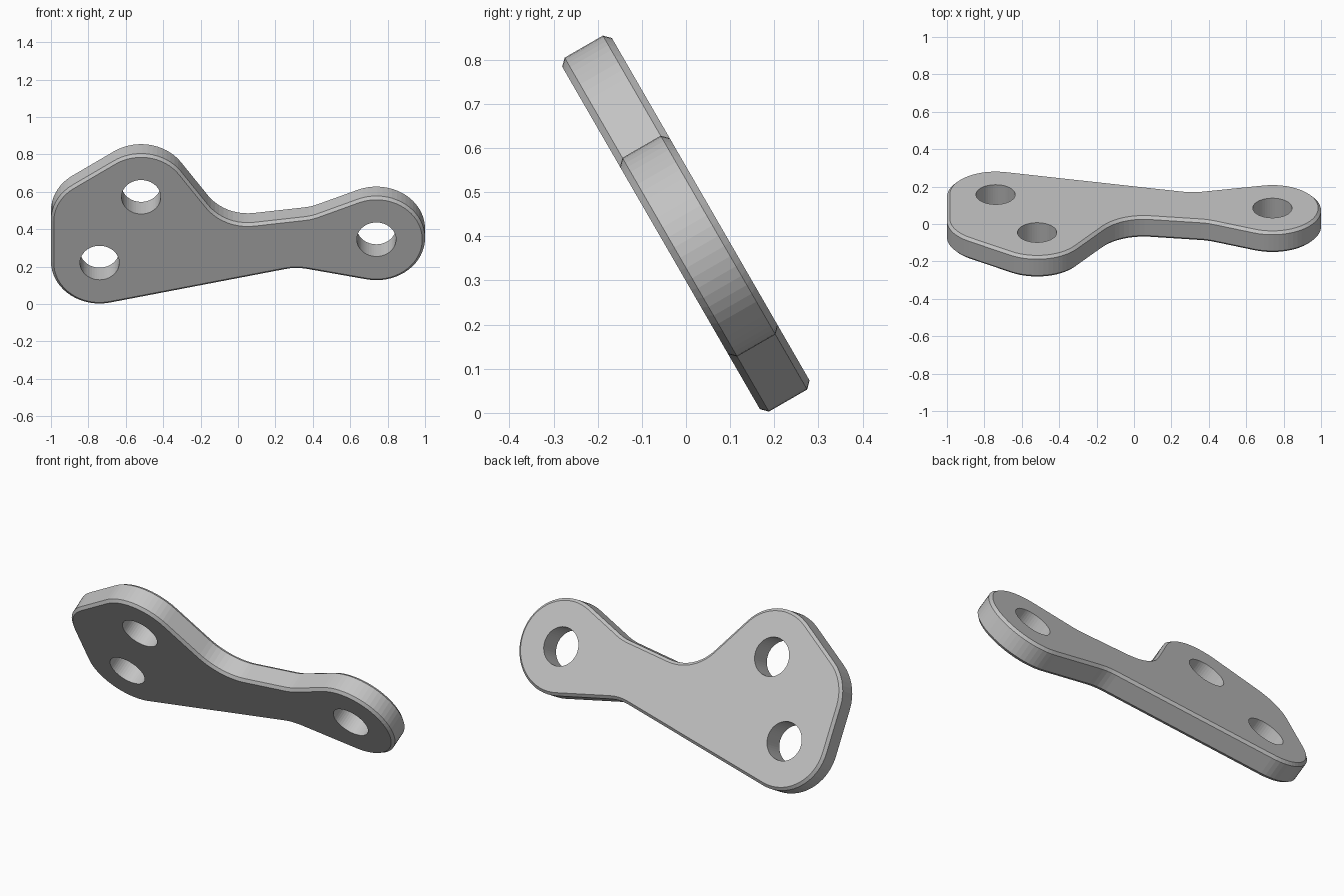
import bpy, bmesh, math
from mathutils import Vector, Matrix

cube = bpy.data.objects.get("Cube")
if cube:
    bpy.data.objects.remove(cube, do_unlink=True)

R, HOLE_R, HALF, CHAMFER = 0.26, 0.105, 0.065, 0.015
MID = 0.3715                      # middle of the plate along its slope
STEP = math.radians(6)

# Corner circles, counter-clockwise: x, height along the slope, +1 convex / -1 concave
lower_lobe, upper_lobe, end_lobe = (-0.74, 0.169, 1), (-0.518, 0.575, 1), (0.74, 0.313, 1)
circles = [lower_lobe, (0.313, -0.131, -1), end_lobe, (0.324, 0.703, -1),
           (0.052, 0.668, -1), upper_lobe, (-0.74, 0.425, 1)]
count = len(circles)


def tangent_angle(a, b):
    """Direction of the outward normal of the line tangent to two circles."""
    d = Vector((b[0] - a[0], b[1] - a[1]))
    return math.atan2(d.y, d.x) - math.acos(R * (a[2] - b[2]) / d.length)


angles = [tangent_angle(circles[i], circles[(i + 1) % count]) for i in range(count)]


def outline(inset):
    points = []
    for i, (x, y, side) in enumerate(circles):
        start = angles[i - 1]
        sweep = side * ((side * (angles[i] - start)) % math.tau)
        n = max(2, round(abs(sweep) / STEP))
        radius = side * R - inset
        for k in range(n + 1):
            a = start + sweep * k / n
            points.append((x + radius * math.cos(a), y - MID + radius * math.sin(a)))
    return points


def add_object(name, bm):
    mesh = bpy.data.meshes.new(name)
    bmesh.ops.recalc_face_normals(bm, faces=bm.faces)
    bm.to_mesh(mesh)
    bm.free()
    obj = bpy.data.objects.new(name, mesh)
    bpy.context.collection.objects.link(obj)
    return obj


# Plate with chamfered rim, as four stacked outlines
bm = bmesh.new()
layers = [(-HALF, CHAMFER), (CHAMFER - HALF, 0), (HALF - CHAMFER, 0), (HALF, CHAMFER)]
rings = [[bm.verts.new((x, y, z)) for x, y in outline(inset)] for z, inset in layers]
for low, high in zip(rings, rings[1:]):
    for i in range(len(low)):
        bm.faces.new((low[i - 1], low[i], high[i], high[i - 1]))
bm.faces.new(rings[0][::-1])
bm.faces.new(rings[-1])
plate = add_object("link_plate", bm)

metal = bpy.data.materials.new("light_grey")
metal.use_nodes = True
color = (0.55, 0.55, 0.55, 1)
metal.diffuse_color = color
metal.node_tree.nodes["Principled BSDF"].inputs["Base Color"].default_value = color
plate.data.materials.append(metal)

# Three bolt holes, cut straight through
bm = bmesh.new()
for x, y, _ in (lower_lobe, upper_lobe, end_lobe):
    bmesh.ops.create_cone(bm, cap_ends=True, segments=48, radius1=HOLE_R, radius2=HOLE_R,
                          depth=0.4, matrix=Matrix.Translation((x, y - MID, 0)))
cutter = add_object("hole_cutter", bm)
cutter.data.materials.append(metal)
cutter.hide_render = True
cut = plate.modifiers.new("holes", 'BOOLEAN')
cut.operation, cut.solver, cut.object = 'DIFFERENCE', 'EXACT', cutter
bpy.context.view_layer.objects.active = plate
plate.select_set(True)
bpy.ops.object.modifier_apply(modifier=cut.name)
bpy.data.objects.remove(cutter, do_unlink=True)

# Lean the plate towards the front
plate.data.transform(Matrix.Translation((0, 0, 0.4285)) @ Matrix.Rotation(math.radians(120), 4, 'X'))
